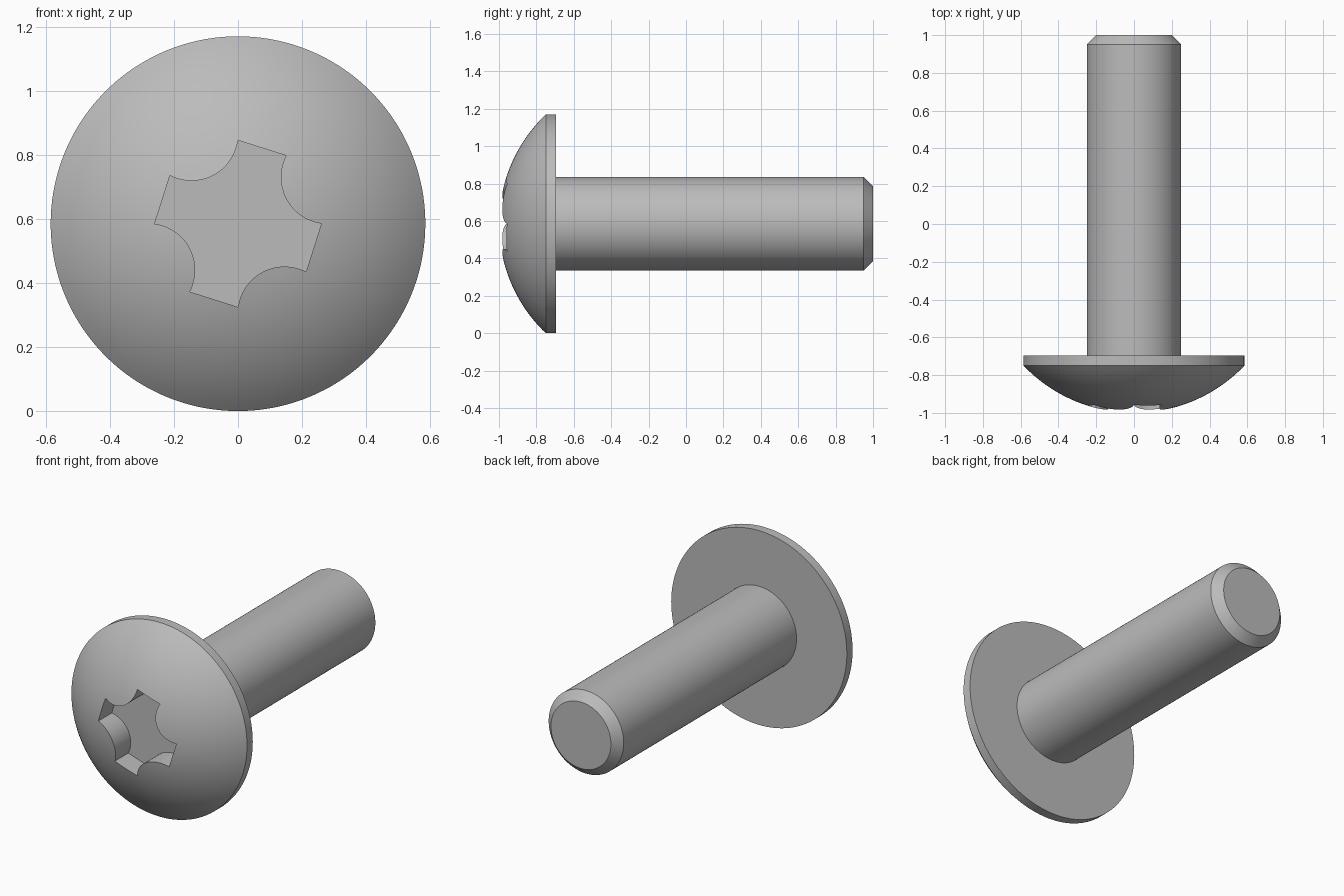
import bpy, bmesh
from math import sin, cos, pi, atan2, sqrt, asin, radians

cube = bpy.data.objects.get("Cube")
if cube:
    bpy.data.objects.remove(cube)

HEAD_R = 0.585          # head radius, also the height of the axis
DOME_R = 0.809          # radius of the domed face
LOBE_R, LOBE_W = 0.248, 0.079   # reach and half width of a recess lobe
TURN = radians(72.4)    # direction of the first lobe
FLAT, ARC = 14, 26      # points per lobe end and per concave arc

steel = bpy.data.materials.new("plain_grey_steel")
steel.use_nodes = True
grey = (0.5, 0.5, 0.5, 1)
steel.diffuse_color = grey
bsdf = steel.node_tree.nodes["Principled BSDF"]
bsdf.inputs["Base Color"].default_value = grey
bsdf.inputs["Roughness"].default_value = 0.5


def quarter():
    """One lobe end and one concave arc, each with its bearing."""
    corner = atan2(LOBE_W, LOBE_R)
    points = []
    for i in range(FLAT):
        t = 2 * i / FLAT - 1
        points.append((LOBE_R, LOBE_W * t, corner * t))
    middle = (LOBE_R + LOBE_W) / sqrt(2)
    half = (LOBE_R - LOBE_W) / sqrt(2)
    sag = 0.062
    r = (half * half + sag * sag) / (2 * sag)
    centre = middle - sag + r
    sweep = asin(half / r)
    for i in range(ARC):
        t = 2 * i / ARC - 1
        along, across = centre - r * cos(sweep * t), r * sin(sweep * t)
        bearing = pi / 4 + t * (pi / 4 - corner)
        points.append(((along - across) / sqrt(2), (along + across) / sqrt(2), bearing))
    return points


# Recess outline and the matching bearings round the axis
outline, bearings = [], []
for k in range(4):
    a = TURN + k * pi / 2
    for u, v, b in quarter():
        outline.append((u * cos(a) - v * sin(a), u * sin(a) + v * cos(a)))
        bearings.append(a + b)


def circle(r):
    return [(r * cos(b), r * sin(b)) for b in bearings]


def at(points, y):
    return [(x, y, z + HEAD_R) for x, z in points]


def on_dome(points):
    return [(x, -1 + DOME_R - sqrt(DOME_R ** 2 - x * x - z * z), z + HEAD_R)
            for x, z in points]


def loft(name, rings, cap_first=False, cap_last=False):
    bm = bmesh.new()
    loops = [[bm.verts.new(p) for p in ring] for ring in rings]
    for a, b in zip(loops, loops[1:]):
        for i in range(len(a)):
            bm.faces.new((a[i - 1], a[i], b[i], b[i - 1]))
    if cap_first:
        bm.faces.new(loops[0][::-1])
    if cap_last:
        bm.faces.new(loops[-1])
    # Rings run front to back, so the outside is on the reversed side
    bmesh.ops.reverse_faces(bm, faces=[f for f in bm.faces if len(f.verts) == 4])
    bmesh.ops.recalc_face_normals(bm, faces=bm.faces[:])
    if cap_first:
        # The recess floor looks forward
        bm.faces.ensure_lookup_table()
        floor = max((f for f in bm.faces if len(f.verts) > 4), key=lambda f: f.calc_area())
        floor.normal_update()
        if floor.normal.y > 0:
            bmesh.ops.reverse_faces(bm, faces=bm.faces[:])
    mesh = bpy.data.meshes.new(name)
    bm.to_mesh(mesh)
    bm.free()
    mesh.materials.append(steel)
    obj = bpy.data.objects.new(name, mesh)
    bpy.context.collection.objects.link(obj)
    bpy.ops.object.select_all(action="DESELECT")
    obj.select_set(True)
    bpy.context.view_layer.objects.active = obj
    bpy.ops.object.shade_smooth_by_angle(angle=radians(30))
    return obj


# Domed head: recess floor, recess walls, dome, rim, underside
edge = circle(HEAD_R)
STEPS = 16
dome = []
for s in range(STEPS + 1):
    t = s / STEPS
    dome.append(on_dome([(p[0] + (q[0] - p[0]) * t, p[1] + (q[1] - p[1]) * t)
                         for p, q in zip(outline, edge)]))
loft("domed_head",
     [at(outline, -0.83)] + dome + [at(edge, -0.695), at(circle(0.25), -0.695)],
     cap_first=True)

# Plain shank with a chamfered tip
loft("shank",
     [at(circle(0.25), -0.695), at(circle(0.25), 0.95), at(circle(0.2), 1.0)],
     cap_last=True)
